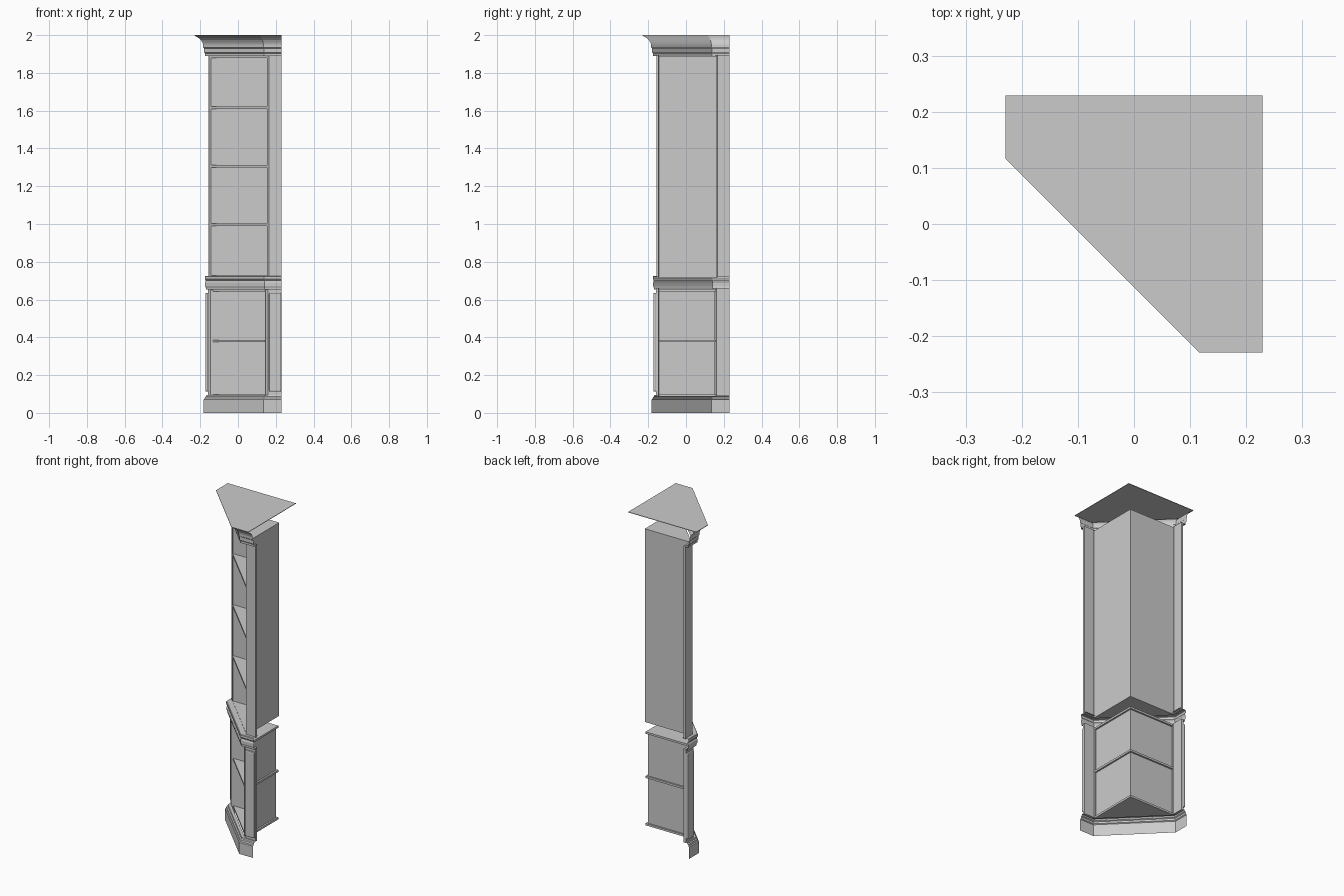
import bpy, bmesh

cube = bpy.data.objects.get("Cube")
if cube:
    bpy.data.objects.remove(cube, do_unlink=True)

paint = bpy.data.materials.new("grey_paint")
paint.use_nodes = True
GREY = (0.6, 0.6, 0.6, 1)
paint.diffuse_color = GREY
paint.node_tree.nodes["Principled BSDF"].inputs["Base Color"].default_value = GREY

END = 0.229     # where the cabinet meets the walls
FACE = -0.157   # front plane of the side returns


def finish(name, bm):
    mesh = bpy.data.meshes.new(name)
    bm.to_mesh(mesh)
    bm.free()
    mesh.materials.append(paint)
    obj = bpy.data.objects.new(name, mesh)
    bpy.context.collection.objects.link(obj)
    return obj


def prism(name, outline, z0, z1):
    """Upright solid from a plan outline."""
    bm = bmesh.new()
    face = bm.faces.new([bm.verts.new((x, y, z0)) for x, y in outline])
    ext = bmesh.ops.extrude_face_region(bm, geom=[face])
    for v in ext["geom"]:
        if isinstance(v, bmesh.types.BMVert):
            v.co.z = z1
    bmesh.ops.recalc_face_normals(bm, faces=bm.faces)
    return finish(name, bm)


def pair(name, outline, z0, z1):
    """A part and its twin, mirrored over the corner diagonal."""
    return [prism("left_" + name, outline, z0, z1),
            prism("right_" + name, [(y, x) for x, y in outline], z0, z1)]


def rect(x0, x1, y0, y1):
    return [(x0, y0), (x1, y0), (x1, y1), (x0, y1)]


def front_path(d):
    """Plan line of the front, pushed outwards by d with mitred corners."""
    f, q = -0.155 - d, 0.147 - 0.414 * d
    return [(f, END), (f, q), (q, f), (END, f)]


def moulding(name, profile):
    """Sweep a profile of (projection, height) along the front."""
    bm = bmesh.new()
    rows = [[bm.verts.new((x, y, z)) for x, y in front_path(d)] for d, z in profile]
    for low, high in zip(rows, rows[1:]):
        for i in range(len(low) - 1):
            bm.faces.new((low[i], low[i + 1], high[i + 1], high[i]))
    return finish(name, bm)


def shelf(name, back, z0, z1):
    prism(name, [(back, back), (-0.143, back), (-0.143, 0.153),
                 (0.153, -0.143), (back, -0.143)], z0, z1)


# Mouldings: plinth, waist and cornice
moulding("plinth", [(0.027, 0), (0.027, 0.07), (0.022, 0.074), (0.02, 0.084),
                    (0.014, 0.088), (0.012, 0.096), (-0.005, 0.096)])
moulding("waist_moulding", [(-0.005, 0.652), (0.014, 0.652), (0.015, 0.664), (0.019, 0.67),
                            (0.019, 0.69), (0.016, 0.695), (0.016, 0.702), (0.021, 0.708),
                            (0.021, 0.722), (0.018, 0.725), (-0.02, 0.725)])
moulding("cornice", [(-0.005, 1.89), (0.02, 1.89), (0.02, 1.903), (0.025, 1.908),
                     (0.025, 1.93), (0.029, 1.934), (0.03, 1.95), (0.034, 1.962),
                     (0.041, 1.974), (0.052, 1.984), (0.066, 1.992), (0.074, 1.997)])
prism("top_board", front_path(0.074) + [(END, END)], 1.997, 2.0)

# Upper cabinet: back walls, returns, corner stiles and shelves
pair("upper_back_wall", rect(0.155, 0.163, -0.145, 0.163), 0.715, 1.89)
pair("upper_return", rect(0.163, END, FACE, -0.145), 0.72, 1.895)
pair("upper_stile", [(0.165, FACE), (0.153, -0.143), (0.163, -0.143), (0.172, -0.15)],
     0.72, 1.895)
shelf("upper_floor", 0.16, 0.715, 0.727)
shelf("upper_ceiling", 0.16, 1.88, 1.89)
for i, z in enumerate((0.99, 1.3, 1.61)):
    shelf("upper_shelf_%d" % (i + 1), 0.158, z, z + 0.013)

# Lower cabinet: recessed walls, returns, stiles and shelves
pair("lower_back_wall", rect(0.142, 0.15, -0.145, 0.15), 0.09, 0.65)
pair("lower_return", rect(0.158, END, FACE - 0.003, -0.145), 0.09, 0.66)
pair("lower_stile", [(0.16, FACE - 0.003), (0.144, -0.143), (0.158, -0.143), (0.168, -0.15)],
     0.09, 0.66)
for name, z in (("lower_floor", 0.086), ("lower_shelf", 0.374), ("lower_ceiling", 0.643)):
    shelf(name, 0.16, z, z + 0.012)

# Raised panels on the lower returns
for panel in pair("raised_panel", rect(0.165, END, -0.173, FACE), 0.112, 0.636):
    bevel = panel.modifiers.new("edge", "BEVEL")
    bevel.width = 0.007
    bevel.segments = 2
